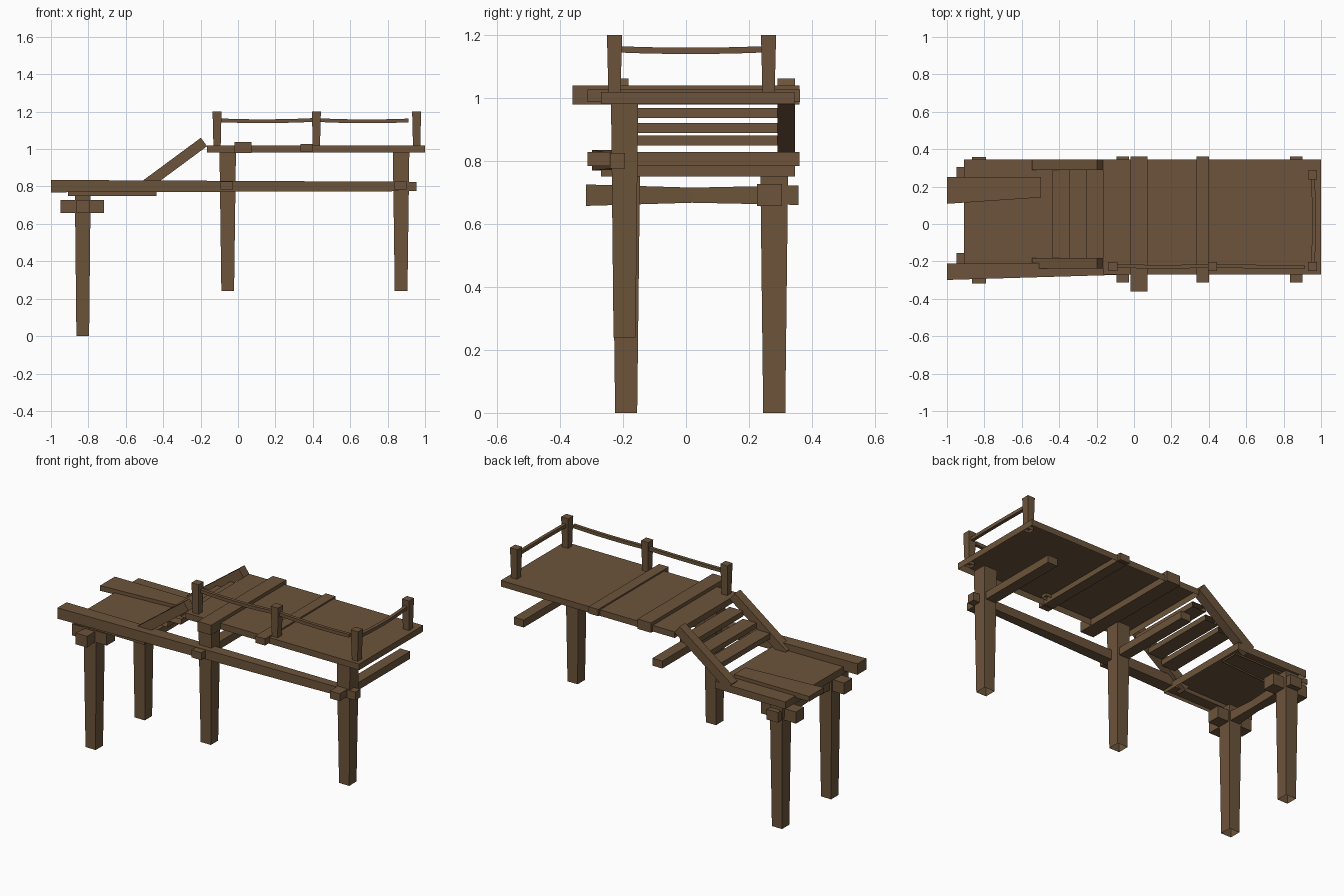
import bpy, bmesh, math
from mathutils import Vector

if "Cube" in bpy.data.objects:
    bpy.data.objects.remove(bpy.data.objects["Cube"])

wood = bpy.data.materials.new("brown wood")
wood.diffuse_color = (0.150, 0.088, 0.043, 1)
wood.use_nodes = True
wood.node_tree.nodes["Principled BSDF"].inputs["Base Color"].default_value = wood.diffuse_color


def loft(name, rings, open_sides=()):
    """Four-sided solid through a list of 4-point rings; faces turned to open_sides are left out."""
    bm = bmesh.new()
    vs = [[bm.verts.new(p) for p in r] for r in rings]
    for a, b in zip(vs, vs[1:]):
        for i in range(4):
            j = (i + 1) % 4
            bm.faces.new((a[i], a[j], b[j], b[i]))
    bm.faces.new(vs[0][::-1])
    bm.faces.new(vs[-1])
    bmesh.ops.recalc_face_normals(bm, faces=bm.faces)
    drop = [f for f in bm.faces if any(f.normal.dot(Vector(o)) > 0.9 for o in open_sides)]
    bmesh.ops.delete(bm, geom=drop, context='FACES')
    me = bpy.data.meshes.new(name)
    bm.to_mesh(me)
    bm.free()
    me.materials.append(wood)
    ob = bpy.data.objects.new(name, me)
    bpy.context.collection.objects.link(ob)
    return ob


DOWN, FRONT, BACK = (0, 0, -1), (0, -1, 0), (0, 1, 0)


def ring_x(x, y0, y1, z0, z1):
    return [(x, y0, z0), (x, y1, z0), (x, y1, z1), (x, y0, z1)]


def ring_y(y, x0, x1, z0, z1):
    return [(x0, y, z0), (x1, y, z0), (x1, y, z1), (x0, y, z1)]


def box(name, x0, x1, y0, y1, z0, z1, open_sides=()):
    return loft(name, [ring_x(x0, y0, y1, z0, z1), ring_x(x1, y0, y1, z0, z1)], open_sides)


def post(name, x, y, z0, z1, bx, by, tx, ty):
    """Tapered post, open underneath: half widths at bottom (bx, by) and top (tx, ty)."""
    def ring(z, a, b):
        return [(x - a, y - b, z), (x + a, y - b, z), (x + a, y + b, z), (x - a, y + b, z)]
    return loft(name, [ring(z0, bx, by), ring(z1, tx, ty)], [DOWN])


# decks, open underneath
box("upper_deck", -0.165, 1.0, -0.27, 0.344, 0.981, 1.018, [DOWN])
box("lower_deck", -0.908, -0.437, -0.27, 0.346, 0.750, 0.793, [DOWN])

# planks laid through the upper deck
box("wide_cross_plank", -0.018, 0.072, -0.36, 0.36, 0.979, 1.039)
box("narrow_cross_plank", 0.335, 0.40, -0.313, 0.362, 0.986, 1.027)

# long tapering side beam and short board on the lower deck
loft("long_side_beam", [ring_x(-1.0, -0.299, -0.212, 0.769, 0.835),
                        ring_x(0.955, -0.241, -0.193, 0.775, 0.825)])
loft("short_board", [ring_x(-1.0, 0.108, 0.25, 0.783, 0.814),
                     ring_x(-0.497, 0.142, 0.25, 0.783, 0.814)], [DOWN])

# cross beams under the upper deck
for x in (-0.06, 0.868):
    box("under_deck_beam", x - 0.033, x + 0.033, -0.313, 0.36, 0.783, 0.828)

# support posts
for y in (-0.190, 0.28):
    post("lower_post", -0.83, y, 0, 0.76, 0.034, 0.035, 0.042, 0.044)
for x in (-0.055, 0.872):
    post("upper_post", x, -0.195, 0.24, 0.985, 0.034, 0.035, 0.044, 0.043)

# bracing round the lower posts: a waisted cross beam and two short beams
loft("waisted_beam", [ring_y(-0.317, -0.866, -0.79, 0.657, 0.725),
                      ring_y(0.02, -0.852, -0.804, 0.667, 0.715),
                      ring_y(0.357, -0.866, -0.79, 0.660, 0.722)])
for y in (-0.195, 0.265):
    box("short_brace", -0.95, -0.716, y - 0.039, y + 0.039, 0.657, 0.727)

# stair stringers
low, high = Vector((-0.53, 0, 0.781)), Vector((-0.182, 0, 1.038))
d = (high - low).normalized()
n = Vector((-d.z, 0, d.x)) * 0.028
for y0, y1 in ((-0.237, -0.182), (0.29, 0.346)):
    rings = [[(q.x, y, q.z) for q in (low - n, high - n, high + n, low + n)] for y in (y0, y1)]
    loft("stair_stringer", rings)

# stair treads, with open ends against the stringers
for x, z in ((-0.39, 0.864), (-0.30, 0.904), (-0.21, 0.952)):
    box("stair_tread", x - 0.046, x + 0.046, -0.183, 0.291, z - 0.016, z + 0.016, [FRONT, BACK])

# railing posts, slightly wider at the top
for x, y in ((-0.112, -0.227), (0.419, -0.227), (0.955, -0.227), (0.955, 0.262)):
    post("railing_post", x, y, 1.0, 1.2, 0.019, 0.019, 0.024, 0.024)


# sagging railing ropes
def rope(name, a, b, sag, bow):
    a, b = Vector(a), Vector(b)
    side = (b - a).cross(Vector((0, 0, 1))).normalized()
    up, h, rings = Vector((0, 0, 1)), 0.010, []
    for i in range(7):
        t = i / 6
        k = 4 * t * (1 - t)
        c = a.lerp(b, t) + side * bow * k - up * sag * k
        rings.append([c + side * s * h + up * u * h for s, u in ((-1, -1), (1, -1), (1, 1), (-1, 1))])
    loft(name, rings)


rope("front_rope", (-0.10, -0.222, 1.154), (0.41, -0.222, 1.156), 0.006, 0.007)
rope("front_rope", (0.41, -0.222, 1.156), (0.912, -0.23, 1.153), 0.006, 0.002)
rope("side_rope", (0.955, -0.22, 1.154), (0.955, 0.25, 1.154), 0.005, 0.008)
